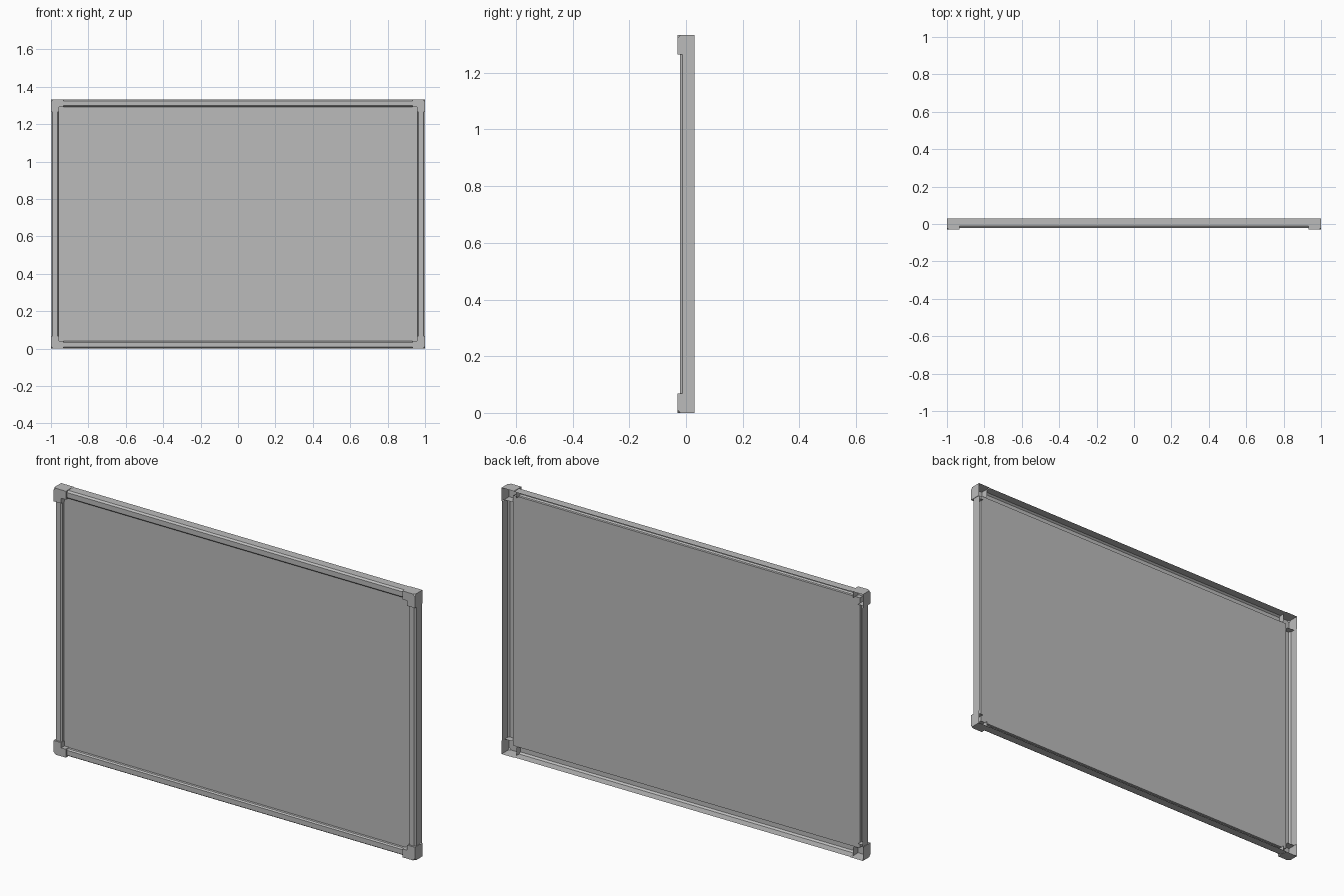
import bpy, bmesh
from mathutils import Vector

if "Cube" in bpy.data.objects:
    bpy.data.objects.remove(bpy.data.objects["Cube"])

W, H = 1.0, 1.333           # half width, full height
CAP = 0.068                 # length of a corner cap leg
BACK = 0.03

grey = bpy.data.materials.new("light grey")
grey.diffuse_color = (0.5, 0.5, 0.5, 1)
grey.use_nodes = True
grey.node_tree.nodes["Principled BSDF"].inputs["Base Color"].default_value = grey.diffuse_color


def make(name, faces):
    """Build one sheet object from a list of polygons."""
    bm = bmesh.new()
    for f in faces:
        bm.faces.new([bm.verts.new(p) for p in f])
    bmesh.ops.remove_doubles(bm, verts=bm.verts, dist=1e-5)
    bmesh.ops.recalc_face_normals(bm, faces=bm.faces)
    me = bpy.data.meshes.new(name)
    bm.to_mesh(me)
    bm.free()
    me.materials.append(grey)
    ob = bpy.data.objects.new(name, me)
    bpy.context.collection.objects.link(ob)


# Open channel section: (distance in from the outer edge, y)
RAIL = [(0.002, BACK), (0.002, -0.012), (0.009, -0.022),
        (0.034, -0.022), (0.040, -0.016), (0.040, -0.004)]


def rail(name, place, a, b):
    make(name, [[place(a, *p), place(b, *p), place(b, *q), place(a, *q)]
                for p, q in zip(RAIL, RAIL[1:])])


rail("top_rail", lambda t, d, y: (t, y, H - d), CAP - W, W - CAP)
rail("bottom_rail", lambda t, d, y: (t, y, d), CAP - W, W - CAP)
rail("left_rail", lambda t, d, y: (d - W, y, t), CAP, H - CAP)
rail("right_rail", lambda t, d, y: (W - d, y, t), CAP, H - CAP)

# Writing surface
e = 0.040
make("board", [[(e - W, -0.004, e), (W - e, -0.004, e),
                (W - e, -0.004, H - e), (e - W, -0.004, H - e)]])


def cap(name, sx, top):
    """L-shaped corner cap, open at the back, with end walls."""
    def P(u, y, v):
        return (sx * (W - u), y, H - v if top else v)

    f, r, c, i, L = -0.03, -0.02, 0.012, 0.042, CAP
    faces = [
        # L front with a chamfered outer corner
        [P(c, f, 0), P(L, f, 0), P(L, f, i), P(i, f, i), P(0, f, c)],
        [P(0, f, c), P(i, f, i), P(i, f, L), P(0, f, L)],
        [P(c, f, 0), P(0, f, c), P(0, r, 0)],
    ]
    for s in (0, 1):
        def Q(a, y, b):
            return P(b, y, a) if s else P(a, y, b)
        faces += [
            [Q(c, f, 0), Q(L, f, 0), Q(L, BACK, 0), Q(0, BACK, 0), Q(0, r, 0)],  # outer wall
            [Q(i, f, i), Q(L, f, i), Q(L, -0.004, i), Q(i, -0.004, i)],          # inner wall
            [Q(L, f, 0), Q(L, f, i), Q(L, 0.01, i), Q(L, 0.01, 0)],              # end wall
        ]
    make(name, faces)


for sx, side in ((-1, "left"), (1, "right")):
    for top in (False, True):
        cap(("top_" if top else "bottom_") + side + "_cap", sx, top)
